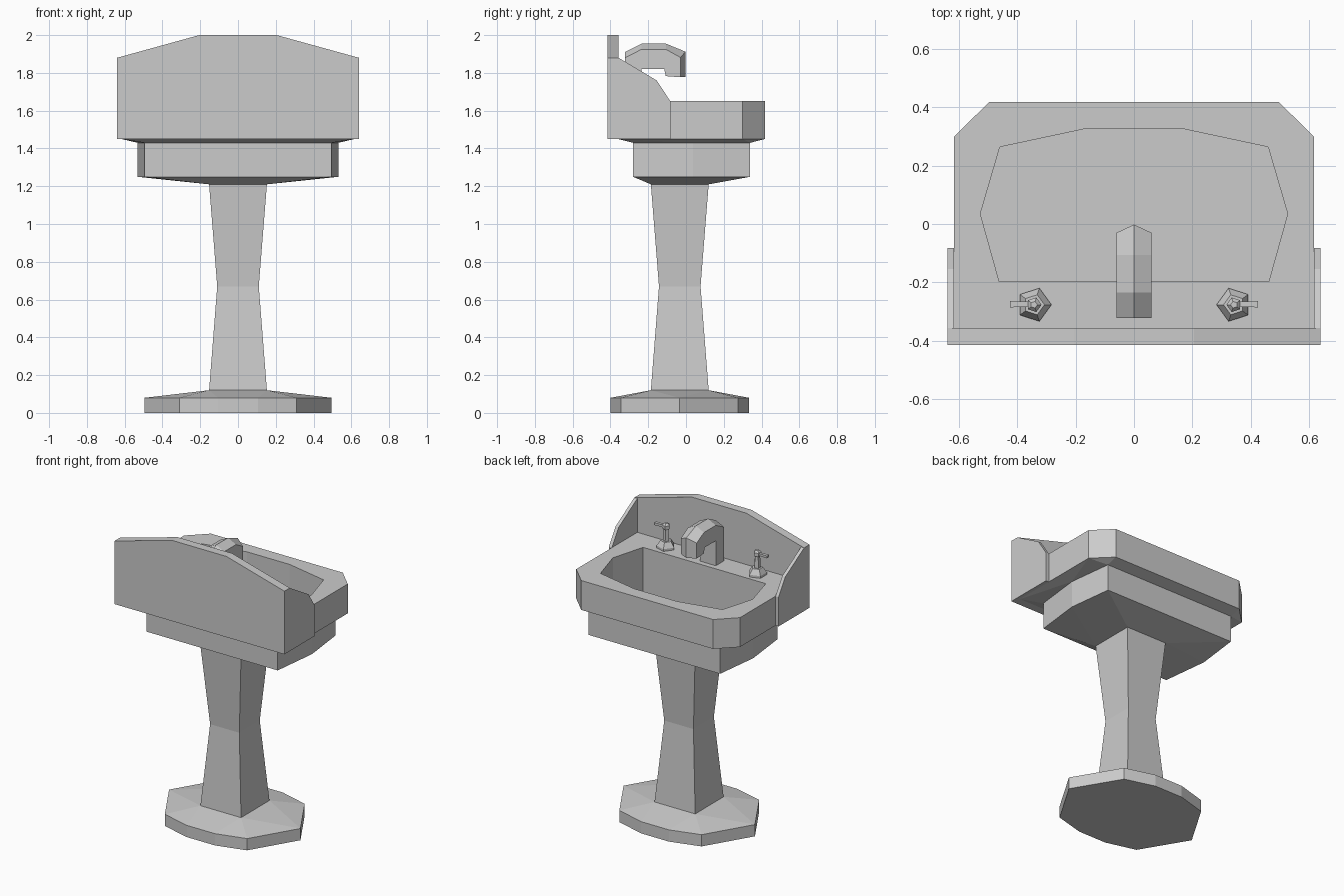
import bpy, bmesh, math

if "Cube" in bpy.data.objects:
    bpy.data.objects.remove(bpy.data.objects["Cube"])


def finish(name, bm):
    bmesh.ops.recalc_face_normals(bm, faces=bm.faces[:])
    me = bpy.data.meshes.new(name)
    bm.to_mesh(me)
    bm.free()
    ob = bpy.data.objects.new(name, me)
    bpy.context.collection.objects.link(ob)
    return ob


def ring(outline, z):
    return [(x, y, z) for x, y in outline]


def hull(name, *rings):
    """Convex solid around stacked outlines."""
    bm = bmesh.new()
    vs = [bm.verts.new(p) for r in rings for p in r]
    bmesh.ops.convex_hull(bm, input=vs)
    bmesh.ops.dissolve_limit(bm, angle_limit=0.01, verts=bm.verts[:], edges=bm.edges[:])
    return finish(name, bm)


def loft(name, *rings):
    """Capped skin through rings with equal point counts."""
    bm = bmesh.new()
    rs = [[bm.verts.new(p) for p in r] for r in rings]
    n = len(rs[0])
    for a, b in zip(rs, rs[1:]):
        for i in range(n):
            j = (i + 1) % n
            bm.faces.new((a[i], a[j], b[j], b[i]))
    bm.faces.new(rs[0])
    bm.faces.new(rs[-1])
    return finish(name, bm)


def mirrored(half):
    """Close a right-hand outline (front to back) across x = 0."""
    return half + [(-x, y) for x, y in reversed(half)]


def square(r):
    return [(r, -0.033 - r), (r, -0.033 + r), (-r, -0.033 + r), (-r, -0.033 - r)]


# Foot and pedestal
foot = mirrored([(0.105, -0.40), (0.31, -0.345), (0.495, -0.035), (0.31, 0.275), (0.105, 0.333)])
hull("foot", ring(foot, 0), ring(foot, 0.08), ring(square(0.153), 0.12))
loft("pedestal", ring(square(0.153), 0.12), ring(square(0.11), 0.67), ring(square(0.153), 1.21))

# Basin: wide rim block over a narrower lower tier
rim = mirrored([(0.617, -0.36), (0.617, 0.30), (0.497, 0.418)])
tier = mirrored([(0.495, -0.28), (0.532, 0.037), (0.495, 0.34)])
basin = hull("basin_rim", ring(rim, 1.65), ring(rim, 1.45), ring(tier, 1.43))
lower = hull("basin_lower", ring(tier, 1.43), ring(tier, 1.25), ring(square(0.153), 1.21))

# Bowl hollow
bowl = mirrored([(0.462, -0.198), (0.527, 0.035), (0.46, 0.264), (0.16, 0.328)])
cutter = loft("bowl_cutter", ring(bowl, 1.27), ring(bowl, 1.8))
for ob in (basin, lower):
    mod = ob.modifiers.new("bowl", 'BOOLEAN')
    mod.operation, mod.solver, mod.object = 'DIFFERENCE', 'EXACT', cutter
    bpy.context.view_layer.objects.active = ob
    bpy.ops.object.modifier_apply(modifier=mod.name)
bpy.data.objects.remove(cutter)

# Splashback and side panels
back = mirrored([(0.64, 1.45), (0.64, 1.88), (0.205, 2.0)])
loft("splashback", *[[(x, y, z) for x, z in back] for y in (-0.415, -0.357)])
side = [(-0.357, 1.45), (-0.357, 1.88), (-0.155, 1.76), (-0.083, 1.65), (-0.083, 1.45)]
for s, label in ((1, "right"), (-1, "left")):
    loft("side_panel_" + label, *[[(s * x, y, z) for y, z in side] for x in (0.617, 0.64)])

# Spout: arched profile with a raised central ridge
ridge = [(-0.323, 1.65), (-0.323, 1.91), (-0.235, 1.955), (-0.107, 1.955), (-0.002, 1.912),
         (-0.002, 1.777), (-0.107, 1.783), (-0.115, 1.82), (-0.235, 1.82), (-0.235, 1.65)]
edge = [(y - (0.028 if i in (4, 5) else 0), z - (0.03 if 1 <= i <= 4 else 0))
        for i, (y, z) in enumerate(ridge)]
loft("spout", *[[(x, y, z) for y, z in prof]
                for x, prof in ((-0.06, edge), (0, ridge), (0.06, edge))])

# Taps: five-sided turned bodies with outward levers
body = [(0.06, 1.65), (0.06, 1.665), (0.036, 1.70), (0.021, 1.70), (0.018, 1.775),
        (0.026, 1.785), (0.026, 1.805), (0.012, 1.818)]
for s, label in ((1, "right"), (-1, "left")):
    loft("tap_" + label, *[[(s * (0.343 - r * math.cos(a)), -0.277 + r * math.sin(a), z)
                            for a in [k * math.tau / 5 for k in range(5)]] for r, z in body])
    loft("lever_" + label, *[[(s * x, -0.275 + dy * w, 1.795 + dz * 0.008)
                              for dy, dz in ((-1, -1), (1, -1), (1, 1), (-1, 1))]
                             for x, w in ((0.345, 0.008), (0.425, 0.011))])
